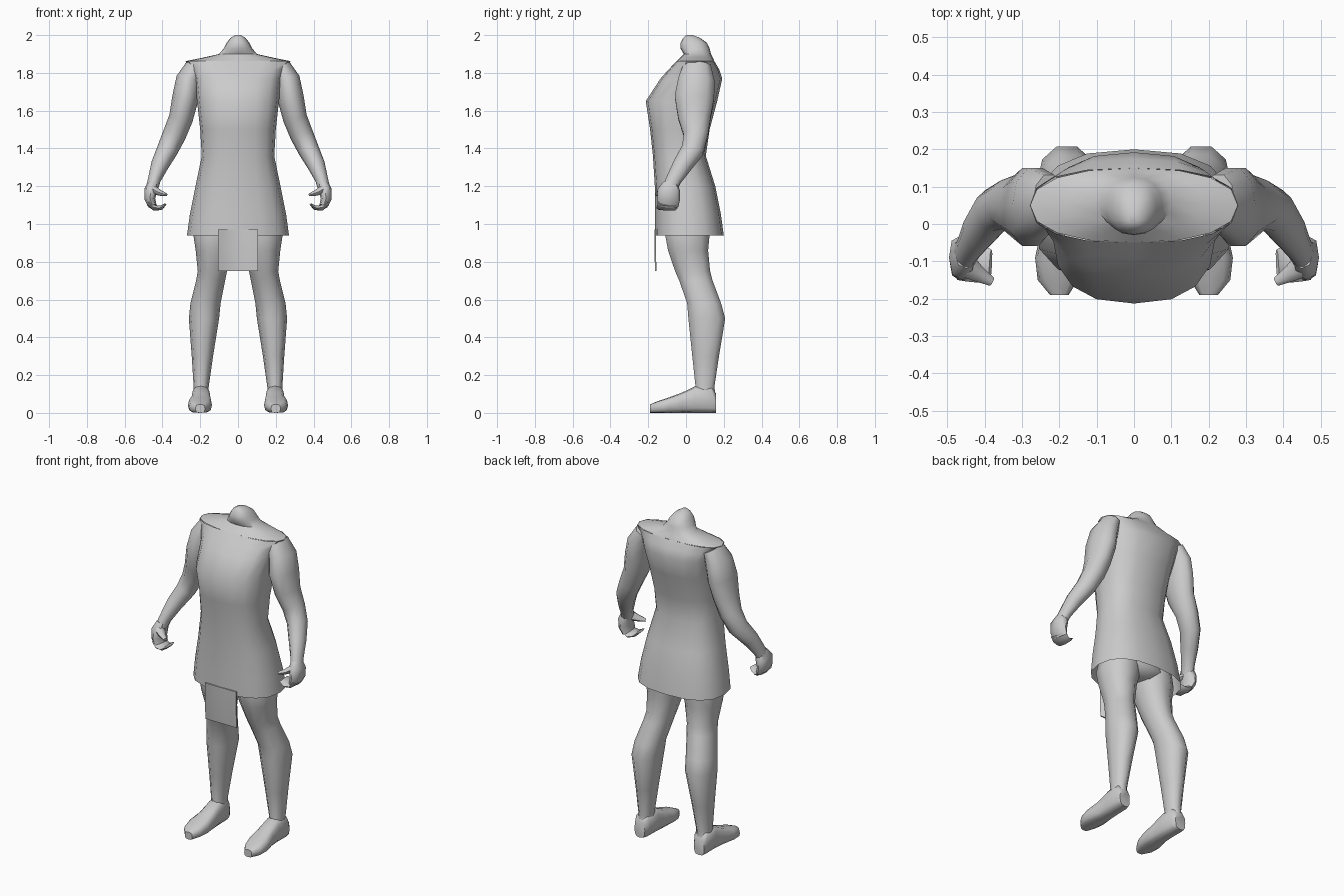
import bpy, bmesh, math
from mathutils import Vector

if "Cube" in bpy.data.objects:
    bpy.data.objects.remove(bpy.data.objects["Cube"])

skin = bpy.data.materials.new("plain grey")
skin.diffuse_color = (0.6, 0.6, 0.6, 1)
skin.use_nodes = True
skin.node_tree.nodes["Principled BSDF"].inputs["Base Color"].default_value = skin.diffuse_color


def loft(name, rings, n=12, power=2.0, caps=(True, True), mirror=False, angle=50):
    """Skin rings given as (centre, u half axis, v half axis)."""
    bm = bmesh.new()
    rows = []
    for c, u, v in rings:
        row = []
        for i in range(n):
            a = 2 * math.pi * i / n
            ca, sa = math.cos(a), math.sin(a)
            p = Vector(c)
            p += Vector(u) * math.copysign(abs(ca) ** (2 / power), ca)
            p += Vector(v) * math.copysign(abs(sa) ** (2 / power), sa)
            row.append(bm.verts.new(p))
        rows.append(row)
    for a, b in zip(rows, rows[1:]):
        for i in range(n):
            j = (i + 1) % n
            bm.faces.new((a[i], a[j], b[j], b[i]))
    if caps[0]:
        bm.faces.new(rows[0][::-1])
    if caps[1]:
        bm.faces.new(rows[-1])
    bmesh.ops.recalc_face_normals(bm, faces=bm.faces)
    mesh = bpy.data.meshes.new(name)
    bm.to_mesh(mesh)
    bm.free()
    mesh.materials.append(skin)
    ob = bpy.data.objects.new(name, mesh)
    bpy.context.collection.objects.link(ob)
    if mirror:
        ob.modifiers.new("Mirror", 'MIRROR')
    bpy.ops.object.select_all(action='DESELECT')
    bpy.context.view_layer.objects.active = ob
    ob.select_set(True)
    bpy.ops.object.shade_smooth_by_angle(angle=math.radians(angle))
    return ob


def level(z, x0, x1, y0, y1):
    """Horizontal ring from its extents."""
    return (((x0 + x1) / 2, (y0 + y1) / 2, z), ((x1 - x0) / 2, 0, 0), (0, (y1 - y0) / 2, 0))


def tube(path):
    """Rings square to a path of (x, y, z, width radius, depth radius)."""
    pts = [Vector(p[:3]) for p in path]
    out = []
    for i, p in enumerate(path):
        t = (pts[min(i + 1, len(pts) - 1)] - pts[max(i - 1, 0)]).normalized()
        v = (Vector((0, 1, 0)) - t * t.y).normalized()
        out.append((pts[i], v.cross(t) * p[3], v * p[4]))
    return out


# Sleeveless tunic with flared skirt and overhanging shoulders, open hem
body = [(0.94, .27, -.165, .20), (1.05, .255, -.165, .185), (1.2, .225, -.165, .155),
        (1.36, .192, -.175, .105), (1.5, .20, -.19, .125), (1.65, .217, -.213, .165),
        (1.77, .23, -.135, .192), (1.82, .25, -.09, .175), (1.862, .278, -.05, .15)]
loft("tunic", [level(z, -w, w, f, b) for z, w, f, b in body], n=16, power=2.5,
     caps=(False, False))

# Sloping shoulders and neck stump
neck = [(1.862, .278, -.05, .15), (1.882, .18, -.03, .142), (1.9, .10, -.012, .132),
        (1.93, .075, -.03, .125), (1.96, .06, -.028, .11), (1.985, .04, -.015, .075),
        (2.0, .014, .0, .035)]
loft("shoulders_and_neck", [level(z, -w, w, f, b) for z, w, f, b in neck], n=16, power=2.3,
     caps=(False, True))

# Hips under the skirt
loft("hips", [level(.93, -.07, .07, -.06, .10), level(.97, -.2, .2, -.12, .14),
              level(1.15, -.2, .2, -.13, .13)])

# Hanging front flap
flap = loft("front_flap", [level(z, -.105, .105, y, y + .008)
                           for z, y in ((.75, -.163), (.85, -.168), (.97, -.168))],
            n=4, power=2)
for v in flap.data.vertices:  # square off the four-sided section
    x, y = v.co.x, v.co.y
    base = {.75: -.163, .85: -.168, .97: -.168}[round(v.co.z, 2)]
    if abs(x) > .05:
        v.co.y = base if x > 0 else base + .008
    else:
        v.co.x = -.105 if y < base + .004 else .105
        v.co.y = base if v.co.x < 0 else base + .008

# Legs
legs = [(.10, .155, .238, .04, .157), (.14, .155, .235, .048, .153), (.3, .132, .245, .03, .178),
        (.5, .10, .26, .008, .212), (.58, .092, .252, .002, .19), (.7, .068, .222, -.04, .145),
        (.75, .058, .213, -.062, .132), (.86, .03, .224, -.10, .122), (.94, .008, .236, -.115, .13),
        (1.02, .0, .22, -.11, .13)]
loft("legs", [level(*r) for r in legs], n=10, power=2.2, mirror=True)

# Feet, running from heel to toe with flat soles
feet = [(.160, .165, .235, .10), (.135, .15, .245, .14), (.05, .147, .245, .142),
        (-.02, .142, .25, .108), (-.09, .138, .265, .082), (-.15, .15, .258, .062),
        (-.19, .175, .225, .045)]
loft("feet", [(((a + b) / 2, y, h / 2), ((b - a) / 2, 0, 0), (0, 0, h / 2))
              for y, a, b, h in feet], n=12, power=3, mirror=True)

# Arms bending forward at the elbow
loft("arms", tube([(.225, .06, 1.84, .05, .075), (.262, .055, 1.765, .066, .10),
                   (.278, .045, 1.67, .07, .11), (.302, .045, 1.56, .064, .09),
                   (.338, .052, 1.47, .062, .068), (.375, .035, 1.39, .056, .062),
                   (.415, -.02, 1.31, .047, .052), (.443, -.065, 1.235, .034, .042),
                   (.455, -.085, 1.19, .032, .042)]), n=10, mirror=True)

# Half-closed hands: palm, curled fingers, thumb
loft("palms", tube([(.452, -.08, 1.215, .028, .04), (.462, -.09, 1.18, .034, .06),
                    (.466, -.092, 1.13, .028, .06), (.452, -.095, 1.095, .022, .055)]),
     n=8, power=2.5, mirror=True)
loft("fingers", tube([(.468, -.095, 1.11, .018, .055), (.44, -.10, 1.085, .016, .055),
                      (.408, -.108, 1.086, .012, .05), (.384, -.11, 1.104, .006, .042)]),
     n=8, power=2.5, mirror=True)
loft("thumbs", tube([(.45, -.11, 1.185, .022, .035), (.415, -.135, 1.165, .016, .022),
                     (.38, -.155, 1.155, .008, .012)]), n=8, mirror=True)
